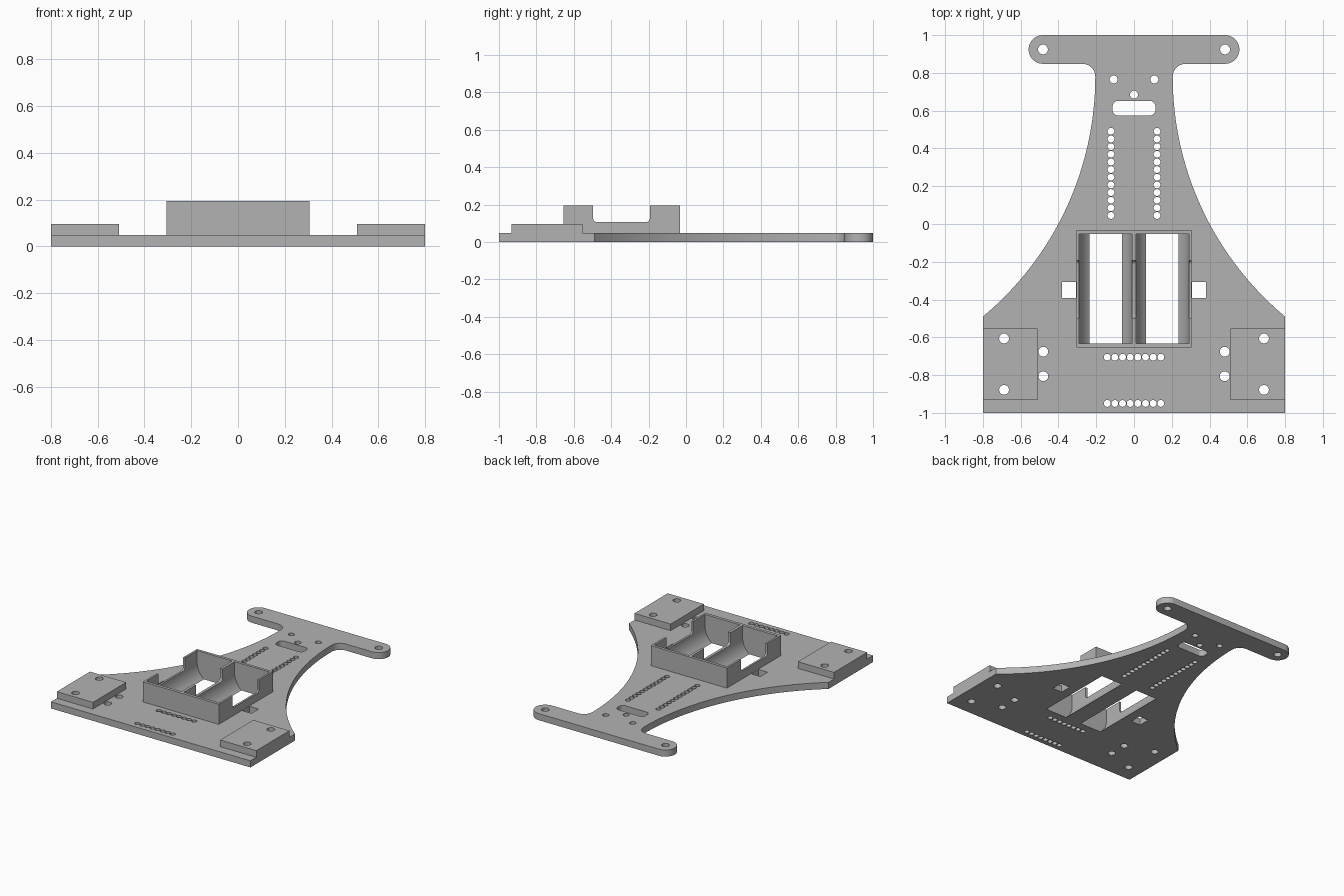
import bpy, bmesh
from math import sin, cos, radians, sqrt, asin, degrees

cube = bpy.data.objects.get("Cube")
if cube:
    bpy.data.objects.remove(cube, do_unlink=True)

PLATE, PAD, TRAY = 0.048, 0.096, 0.194

grey = bpy.data.materials.new("plain grey")
grey.use_nodes = True
colour = (0.45, 0.45, 0.45, 1)
grey.diffuse_color = colour
grey.node_tree.nodes["Principled BSDF"].inputs["Base Color"].default_value = colour


def arc(cx, cy, r, start, end, steps=12):
    angles = [radians(start + (end - start) * i / steps) for i in range(steps + 1)]
    return [(cx + r * cos(a), cy + r * sin(a)) for a in angles]


def rect(x0, x1, y0, y1):
    return [(x0, y0), (x1, y0), (x1, y1), (x0, y1)]


def circle(x, y, r):
    return arc(x, y, r, 0, 360, 24)[:-1]


def prisms(name, outlines, lo, hi, axis="z"):
    """One object holding each outline extruded along the axis."""
    place = {"x": lambda p, t: (t, p[0], p[1]),
             "y": lambda p, t: (p[0], t, p[1]),
             "z": lambda p, t: (p[0], p[1], t)}[axis]
    bm = bmesh.new()
    for pts in outlines:
        ends = [[bm.verts.new(place(p, t)) for p in pts] for t in (lo, hi)]
        bm.faces.new(ends[0])
        bm.faces.new(ends[1])
        for i in range(len(pts)):
            j = (i + 1) % len(pts)
            bm.faces.new((ends[0][i], ends[0][j], ends[1][j], ends[1][i]))
    bmesh.ops.recalc_face_normals(bm, faces=bm.faces)
    mesh = bpy.data.meshes.new(name)
    bm.to_mesh(mesh)
    bm.free()
    mesh.materials.append(grey)
    obj = bpy.data.objects.new(name, mesh)
    bpy.context.collection.objects.link(obj)
    return obj


def finish(obj, cutters):
    """Cut the part, then smooth its curved walls."""
    bpy.ops.object.select_all(action="DESELECT")
    bpy.context.view_layer.objects.active = obj
    obj.select_set(True)
    for cutter in cutters:
        mod = obj.modifiers.new("cut", "BOOLEAN")
        mod.operation, mod.solver, mod.object = "DIFFERENCE", "EXACT", cutter
        bpy.ops.object.modifier_apply(modifier=mod.name)
    bpy.ops.object.shade_smooth_by_angle(angle=radians(30))


# Base plate outline: straight back edge, sweeping flank, filleted neck, rounded arm
neck_x, neck_y, R = 0.205, 0.78, 1.653
sweep = degrees(asin((neck_y + 0.49) / R))
half = [(0.8, -1)]
half += arc(neck_x + R, neck_y, R, 180 + sweep, 180, 32)
half += arc(neck_x + 0.068, neck_y, 0.068, 180, 90, 10)[1:]
half += arc(0.482, 0.924, 0.076, -90, 90, 20)
plate = prisms("base_plate", [half + [(-x, y) for x, y in reversed(half)]], 0, PLATE)

# Round screw holes, hole rows, rounded slot and strap holes
holes = [circle(0, 0.685, 0.021)]
for s in (-1, 1):
    for x, y, r in ((0.482, 0.924, 0.026), (0.108, 0.765, 0.021),
                    (0.48, -0.676, 0.026), (0.48, -0.806, 0.026),
                    (0.688, -0.606, 0.026), (0.688, -0.878, 0.026)):
        holes.append(circle(s * x, y, r))
    for i in range(12):
        holes.append(circle(s * 0.122, 0.045 + i * 0.0405, 0.018))
    holes.append(rect(*sorted((s * 0.306, s * 0.382)), -0.391, -0.308))
for y in (-0.705, -0.95):
    for i in range(8):
        holes.append(circle((i - 3.5) * 0.0405, y, 0.018))
slot = []
for i, (sx, sy) in enumerate(((1, 1), (-1, 1), (-1, -1), (1, -1))):
    slot += arc(sx * 0.083, 0.613 + sy * 0.009, 0.03, i * 90, i * 90 + 90, 8)
holes.append(slot)
hole_cutter = prisms("hole_cutter", holes, -0.1, 0.3)

# Two round-bottomed bays that break through the underside
bay_r, bay_z = 0.1405, 0.111
bays = [arc(s * 0.1505, bay_z, bay_r, 180, 360, 32)
        + [(s * 0.1505 + bay_r, 0.3), (s * 0.1505 - bay_r, 0.3)] for s in (-1, 1)]
bay_cutter = prisms("bay_cutter", bays, -0.633, -0.053, "y")

# Finger notch across the side walls and divider
notch = ([(-0.497, 0.3)] + arc(-0.475, 0.128, 0.022, 180, 270, 6)
         + arc(-0.215, 0.128, 0.022, 270, 360, 6) + [(-0.193, 0.3)])
notch_cutter = prisms("notch_cutter", [notch], -0.5, 0.5, "x")

# Battery tray and raised mounting pads
tray = prisms("battery_tray", [rect(-0.305, 0.305, -0.655, -0.033)], PLATE, TRAY)
pads = [prisms(side + "_mounting_pad", [rect(*sorted((s * 0.51, s * 0.8)), -0.933, -0.553)],
               PLATE, PAD) for s, side in ((1, "left"), (-1, "right"))]

finish(plate, [hole_cutter, bay_cutter])
finish(tray, [bay_cutter, notch_cutter])
for pad in pads:
    finish(pad, [hole_cutter])
for cutter in (hole_cutter, bay_cutter, notch_cutter):
    bpy.data.objects.remove(cutter, do_unlink=True)
